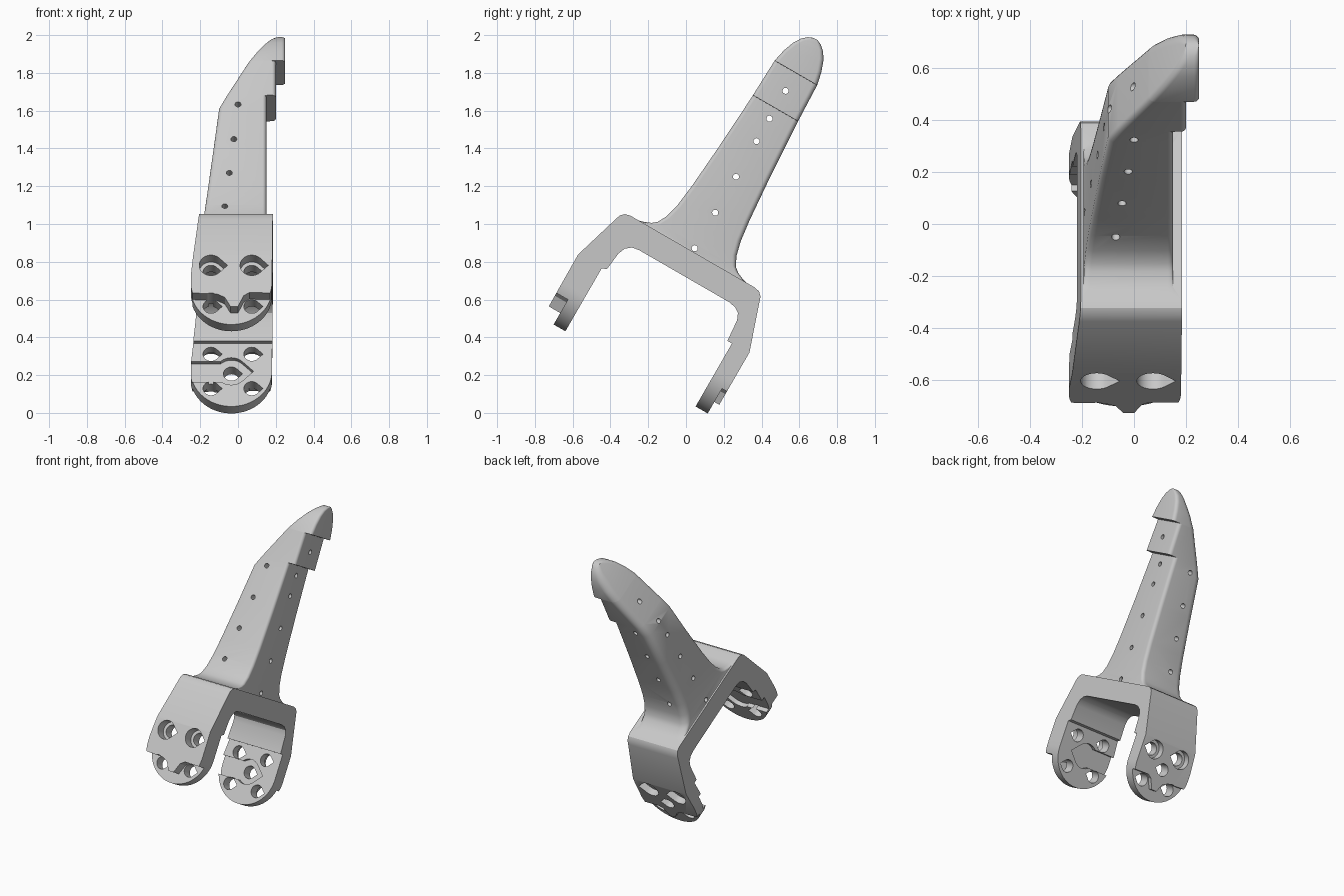
import bpy, bmesh, math
from mathutils import Matrix

TILT = Matrix.Rotation(math.radians(-30), 4, 'X')
MID = -0.396          # depth of the bracket's middle plane before tilting
CX, CV, R = -0.035, 0.27, 0.215   # centre and radius of the round mounting pads

cube = bpy.data.objects.get("Cube")
if cube:
    bpy.data.objects.remove(cube, do_unlink=True)


def add_object(name, bm):
    bmesh.ops.recalc_face_normals(bm, faces=bm.faces[:])
    mesh = bpy.data.meshes.new(name)
    bm.to_mesh(mesh)
    bm.free()
    obj = bpy.data.objects.new(name, mesh)
    bpy.context.collection.objects.link(obj)
    return obj


def prism(name, points, start, end, axis):
    """Extrude a profile along x (points are depth, height) or y (points are x, height)."""
    bm = bmesh.new()
    if axis == 'X':
        verts = [bm.verts.new((start, MID + p, q)) for p, q in points]
        step = (end - start, 0, 0)
    else:
        verts = [bm.verts.new((p, MID + start, q)) for p, q in points]
        step = (0, end - start, 0)
    face = bm.faces.new(verts)
    grown = bmesh.ops.extrude_face_region(bm, geom=[face])
    moved = [g for g in grown['geom'] if isinstance(g, bmesh.types.BMVert)]
    bmesh.ops.translate(bm, verts=moved, vec=step)
    return add_object(name, bm)


def arc(cx, cy, r, a, b, n):
    angles = [math.radians(a + (b - a) * i / n) for i in range(n + 1)]
    return [(cx + r * math.cos(t), cy + r * math.sin(t)) for t in angles]


def teardrop(cx, cy, r):
    return arc(cx, cy, r, 45, 315, 24) + [(cx + r * math.sqrt(2), cy)]


def combine(target, tool, operation):
    tool.hide_render = True
    bpy.context.view_layer.objects.active = target
    mod = target.modifiers.new("boolean", 'BOOLEAN')
    mod.operation, mod.object, mod.solver = operation, tool, 'EXACT'
    bpy.ops.object.modifier_apply(modifier=mod.name)
    bpy.data.objects.remove(tool, do_unlink=True)


def cut(target, points, start, end, axis):
    combine(target, prism("cutter", points, start, end, axis), 'DIFFERENCE')


# Fork: side profile, trimmed to rounded pads with one tapered side
fork_side = [
    (-0.373, 0), (-0.514, 0), (-0.518, 0.44), (-0.44, 0.70), (-0.43, 0.73), (-0.41, 0.75), (-0.38, 0.757),
    (0.38, 0.757), (0.41, 0.75), (0.43, 0.73), (0.44, 0.70), (0.527, 0.445), (0.527, 0),
    (0.423, 0), (0.423, 0.44), (0.395, 0.44), (0.385, 0.56), (0.37, 0.595), (0.34, 0.615), (0.3, 0.622),
    (-0.25, 0.622), (-0.29, 0.615), (-0.32, 0.59), (-0.336, 0.55), (-0.347, 0.45), (-0.373, 0.44)]
fork = prism("fork_bracket", fork_side, -0.3, 0.3, 'X')
fork_front = arc(CX, CV, R, 0, -180, 40) + [(-0.25, 0.31), (-0.2, 0.8), (0.185, 0.8)]
combine(fork, prism("trim", fork_front, -1, 1, 'Y'), 'INTERSECT')

# Stepped outer recess on the lower part of both legs
step_line = [(-0.4, -0.1), (0.4, -0.1), (0.4, 0.2), (0.06, 0.21), (0.03, 0.19), (0, 0.125),
             (-0.04, 0.125), (-0.07, 0.18), (-0.11, 0.2), (-0.4, 0.215)]
cut(fork, step_line, -0.8, -0.445, 'Y')
cut(fork, step_line, 0.497, 0.8, 'Y')

# Cable channel with a pointed pocket on the inner face of both legs
channel = [(-0.4, 0.205), (CX, 0.205), (CX, 0.33), (-0.4, 0.33)]
for near, far in ((-0.403, -0.3), (0.3, 0.45)):
    cut(fork, channel, near, far, 'Y')
    cut(fork, teardrop(CX, CV, 0.083), near, far, 'Y')

# Bolt holes, counterbored at the upper pair
for side in (-1, 1):
    for dx in (-0.108, 0.108):
        for dv in (-0.105, 0.105):
            cut(fork, teardrop(CX + dx, CV + dv, 0.042), side * 0.3, side * 0.8, 'Y')
        seat = -0.445 if side < 0 else 0.48
        cut(fork, teardrop(CX + dx, CV + 0.105, 0.062), seat, side * 0.8, 'Y')
cut(fork, teardrop(CX, CV, 0.042), 0.3, 0.8, 'Y')


# Arm: rounded sections lofted upward, (height, half depth, right-hand x)
def slanted_side(v):
    line = [(0.7, -0.2), (1.56, -0.10), (1.76, 0), (1.92, 0.1), (2.0, 0.155), (2.06, 0.2)]
    for (a, xa), (b, xb) in zip(line, line[1:]):
        if v <= b:
            return xa + (xb - xa) * (v - a) / (b - a)
    return line[-1][1]


def section(v, half, x1):
    x0 = slanted_side(v)
    limit = min(half, (x1 - x0) / 2) * 0.95
    ring = []
    for sx, sy, r, a in ((1, 1, 0.025, 0), (-1, 1, 0.05, 90), (-1, -1, 0.025, 180), (1, -1, 0.02, 270)):
        r = min(r, limit)
        cx = x1 - r if sx > 0 else x0 + r
        ring += [(x, MID + y, v) for x, y in arc(cx, sy * (half - r), r, a, a + 90, 6)]
    return ring


LOW, STEP, TIP = 0.15, 0.2, 0.25
rows = [(0.70, 0.33, LOW), (0.757, 0.33, LOW), (0.765, 0.30, LOW), (0.78, 0.265, LOW), (0.80, 0.24, LOW),
        (0.85, 0.213, LOW), (0.93, 0.193, LOW), (1.05, 0.178, LOW), (1.3, 0.158, LOW),
        (1.56, 0.142, LOW), (1.633, 0.138, LOW), (1.634, 0.138, STEP), (1.849, 0.13, STEP),
        (1.85, 0.13, TIP), (1.92, 0.115, TIP), (1.98, 0.093, TIP), (2.02, 0.068, TIP),
        (2.045, 0.04, TIP), (2.057, 0.012, TIP)]
bm = bmesh.new()
rings = [[bm.verts.new(p) for p in section(*row)] for row in rows]
for low, high in zip(rings, rings[1:]):
    for i in range(len(low)):
        j = (i + 1) % len(low)
        bm.faces.new((low[i], low[j], high[j], high[i]))
bm.faces.new(rings[0][::-1])
bm.faces.new(rings[-1])
arm = add_object("arm", bm)
combine(fork, arm, 'UNION')
body = fork
body.name = "arm_bracket"

# Small pin holes through the arm, sideways and front to back
for v in (0.778, 0.995, 1.215, 1.432, 1.57, 1.74):
    cut(body, arc(0, v, 0.016, 0, 337.5, 15), -0.5, 0.5, 'X')
for x, v in ((0, 1.576), (-0.022, 1.356), (-0.046, 1.14), (-0.07, 0.923)):
    cut(body, arc(x, v, 0.016, 0, 337.5, 15), -0.5, 0.5, 'Y')

# Tilt into place, colour and shade
body.data.transform(TILT)
grey = bpy.data.materials.new("light_grey")
grey.use_nodes = True
colour = (0.58, 0.58, 0.58, 1)
grey.diffuse_color = colour
grey.node_tree.nodes["Principled BSDF"].inputs["Base Color"].default_value = colour
body.data.materials.clear()
body.data.materials.append(grey)
for poly in body.data.polygons:
    poly.material_index = 0
bpy.ops.object.select_all(action='DESELECT')
body.select_set(True)
bpy.context.view_layer.objects.active = body
bpy.ops.object.shade_smooth_by_angle(angle=math.radians(30))
